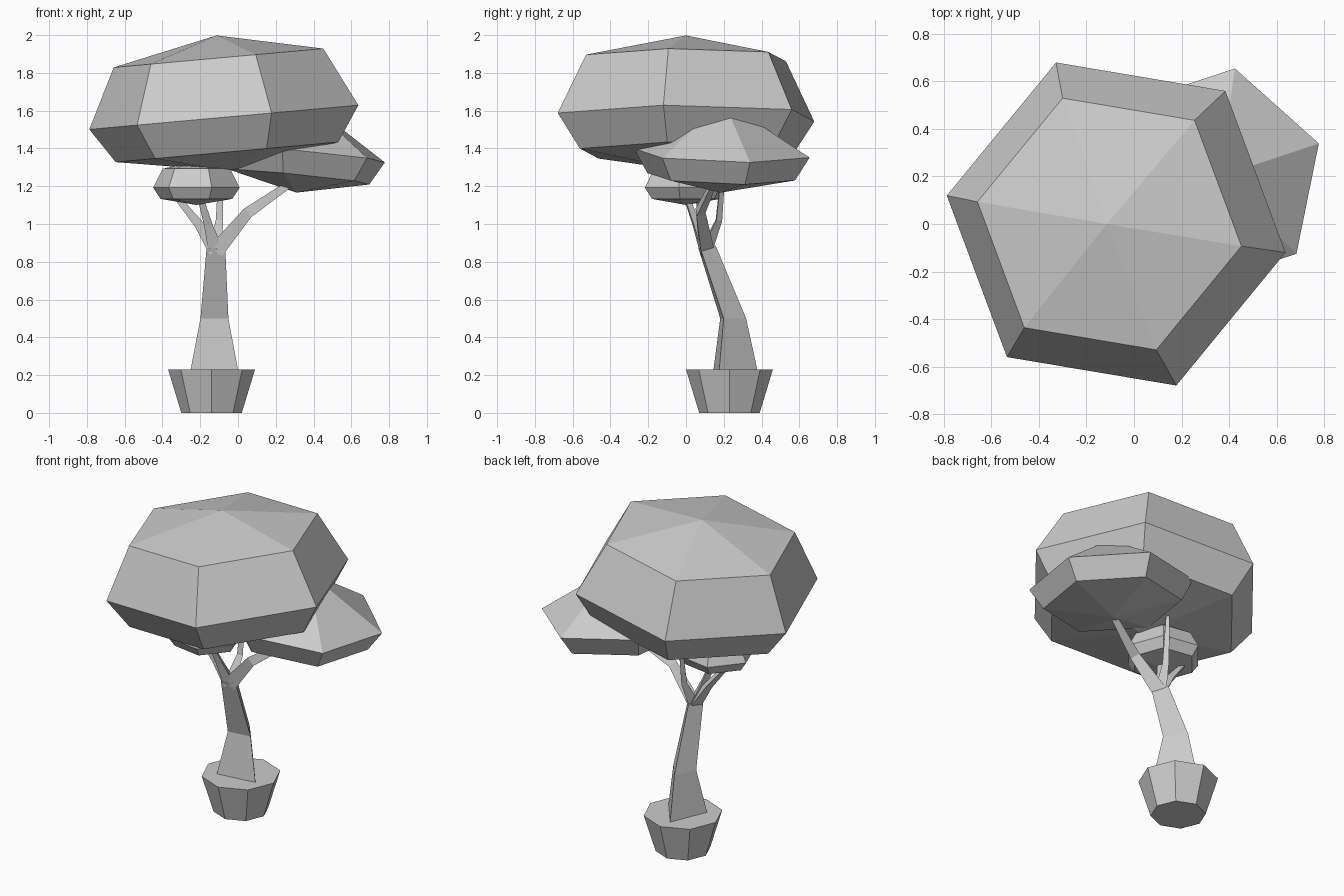
import bpy, bmesh
from math import cos, sin, radians
from mathutils import Vector

cube = bpy.data.objects.get("Cube")
if cube:
    bpy.data.objects.remove(cube, do_unlink=True)

grey = bpy.data.materials.new("plain grey")
grey.use_nodes = True
colour = (0.6, 0.6, 0.6, 1)
grey.diffuse_color = colour
grey.node_tree.nodes["Principled BSDF"].inputs["Base Color"].default_value = colour

UP = Vector((0, 0, 1))


def loft(name, sections, sides, phase):
    """Skin rings given as (centre, radius, normal); radius 0 makes a tip."""
    bm = bmesh.new()
    rings = []
    for centre, radius, normal in sections:
        turn = UP.rotation_difference(Vector(normal))
        count = sides if radius else 1
        ring = []
        for i in range(count):
            a = radians(phase + 360 * i / sides)
            offset = turn @ Vector((radius * cos(a), radius * sin(a), 0))
            ring.append(bm.verts.new(Vector(centre) + offset))
        rings.append(ring)
    for low, high in zip(rings, rings[1:]):
        for i in range(sides):
            j = (i + 1) % sides
            corners = [low[i % len(low)], low[j % len(low)],
                       high[j % len(high)], high[i % len(high)]]
            bm.faces.new(list(dict.fromkeys(corners)))
    for ring in (rings[0], rings[-1]):
        if len(ring) > 2:
            bm.faces.new(ring)
    bmesh.ops.recalc_face_normals(bm, faces=bm.faces)
    mesh = bpy.data.meshes.new(name)
    bm.to_mesh(mesh)
    bm.free()
    mesh.materials.append(grey)
    obj = bpy.data.objects.new(name, mesh)
    bpy.context.collection.objects.link(obj)
    return obj


def canopy(name, centre, axis, profile, phase):
    """Six-sided foliage: profile of (height along axis, radius)."""
    axis = Vector(axis).normalized()
    loft(name, [(Vector(centre) + axis * h, r, axis) for h, r in profile], 6, phase)


def branch(name, points, radii):
    """Three-sided tapering limb along a path."""
    pts = [Vector(p) for p in points]
    sections = []
    for i, p in enumerate(pts):
        along = pts[min(i + 1, len(pts) - 1)] - pts[max(i - 1, 0)]
        sections.append((p, radii[i], along))
    loft(name, sections, 3, 97)


# Foliage
round_profile = [(-0.285, 0), (-0.185, 0.6), (0, 0.725), (0.315, 0.565), (0.435, 0)]
canopy("main_canopy", (-0.075, 0, 1.565), (-0.09, 0, 1), round_profile, -9.5)
canopy("small_canopy", (-0.22, 0, 1.192), (0, 0, 1),
       [(h * 0.32, r * 0.32) for h, r in round_profile], -9.5)
canopy("side_canopy", (0.33, 0.19, 1.375), (0.1, 0.03, 1),
       [(-0.21, 0), (-0.125, 0.4), (0, 0.474), (0.28, 0)], 18.4)

# Pot
loft("pot", [((-0.14, 0.23, 0), 0.16, UP), ((-0.14, 0.23, 0.23), 0.23, UP)], 8, 0)

# Trunk, bending towards the front
loft("trunk", [((-0.135, 0.233, 0.2), 0.152, UP),
               ((-0.13, 0.233, 0.5), 0.086, UP),
               ((-0.12, 0.1, 0.875), 0.058, (0.1, -0.2, 1))], 3, 97)

# Branches
fork = (-0.12, 0.1, 0.86)
branch("side_branch", [fork, (0.05, 0.07, 1.06), (0.3, 0.15, 1.23)], [0.05, 0.034, 0.02])
branch("left_branch", [fork, (-0.21, 0.08, 1.0), (-0.34, 0.06, 1.16)], [0.046, 0.028, 0.016])
branch("back_branch", [fork, (-0.1, 0.17, 1.02), (-0.09, 0.2, 1.34)], [0.04, 0.022, 0.012])
branch("front_branch", [fork, (-0.16, 0.05, 1.0), (-0.2, 0.0, 1.14)], [0.046, 0.026, 0.018])
